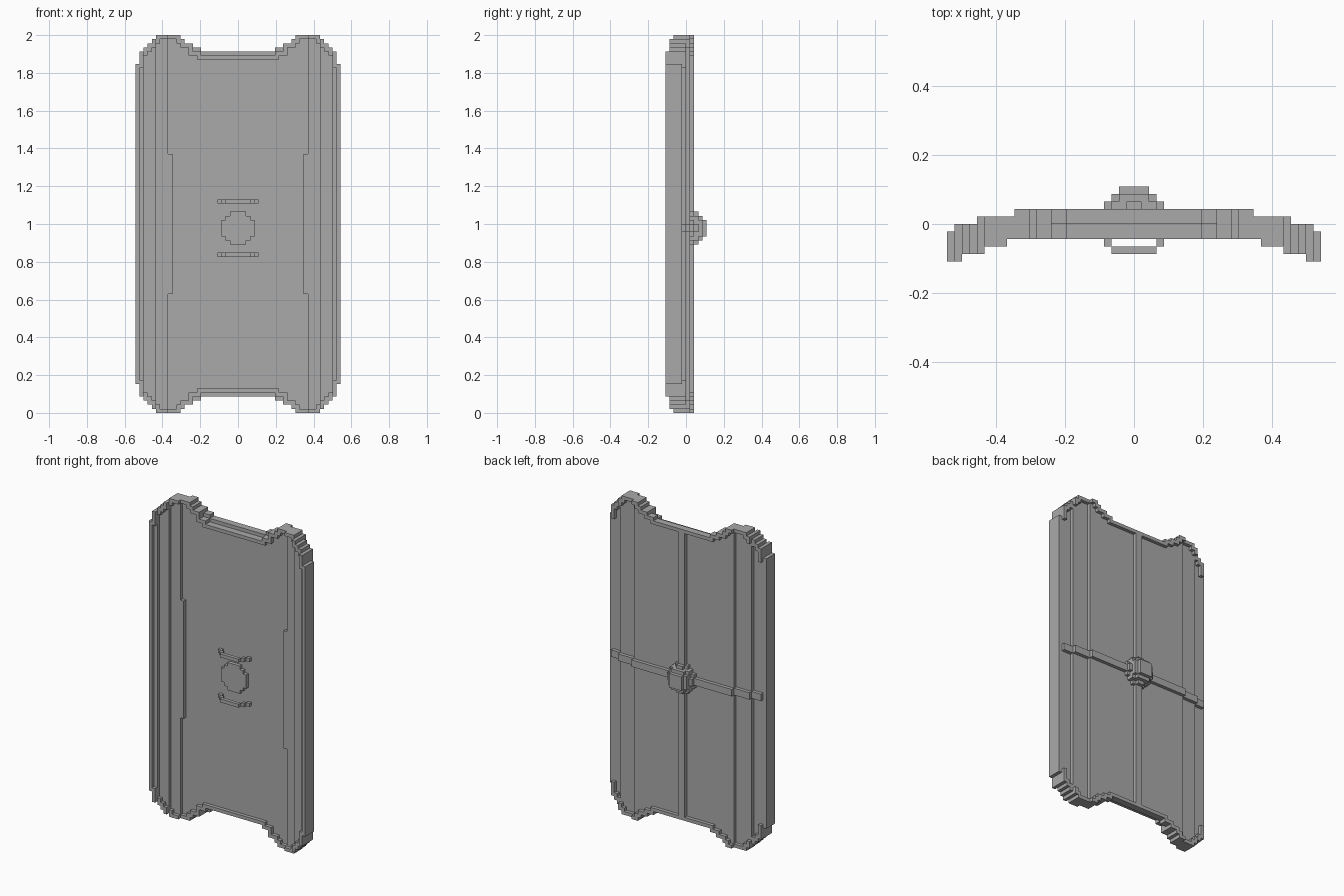
import bpy, bmesh
from mathutils import Vector

if "Cube" in bpy.data.objects:
    bpy.data.objects.remove(bpy.data.objects["Cube"], do_unlink=True)

HALF, TALL = 25, 92          # half width and height, in blocks
UNIT = 2 / TALL
HUB = 45                     # height of the boss centre, in blocks

grey = bpy.data.materials.new("plain_grey")
grey.use_nodes = True
grey.diffuse_color = (0.4, 0.4, 0.4, 1)
grey.node_tree.nodes["Principled BSDF"].inputs["Base Color"].default_value = (0.4, 0.4, 0.4, 1)


def build(name, cells):
    """Make one blocky object from a set of unit cells, outer faces only."""
    bm = bmesh.new()
    corners = {}

    def vert(p):
        key = tuple(int(c) for c in p)
        if key not in corners:
            corners[key] = bm.verts.new(Vector(key) * UNIT)
        return corners[key]

    for cell in cells:
        for axis in range(3):
            for side in (0, 1):
                step = [0, 0, 0]
                step[axis] = 2 * side - 1
                if tuple(c + s for c, s in zip(cell, step)) in cells:
                    continue
                u, v = Vector((0, 0, 0)), Vector((0, 0, 0))
                u[(axis + 1) % 3] = v[(axis + 2) % 3] = 1
                base = Vector(cell)
                base[axis] += side
                ring = [base, base + u, base + u + v, base + v]
                bm.faces.new([vert(p) for p in (ring if side else ring[::-1])])
    bmesh.ops.dissolve_limit(bm, angle_limit=0.01, verts=bm.verts[:],
                             edges=bm.edges[:], delimit={'NORMAL'})
    mesh = bpy.data.meshes.new(name)
    bm.to_mesh(mesh)
    bm.free()
    mesh.materials.append(grey)
    obj = bpy.data.objects.new(name, mesh)
    bpy.context.collection.objects.link(obj)
    return obj


def box(x, y, z):
    return {(i, j, k) for i in range(*x) for j in range(*y) for k in range(*z)}


def disc(radius, y):
    return {(i, j, k + HUB) for i in range(-4, 4) for k in range(-4, 4) for j in range(*y)
            if (i + .5) ** 2 + (k + .5) ** 2 <= radius ** 2}


def stepped(value, table):
    return next(result for limit, result in table if value < limit)


def column(x):
    return x if x >= 0 else -x - 1


# Curved cross-section and outline, by distance from the centre line
def front(x):
    return stepped(column(x), ((17, -2), (20, -3), (23, -4), (HALF, -5)))


def back(x):
    return stepped(column(x), ((16, 2), (21, 1), (24, 0), (HALF, -1)))


def inside(x, z, y):
    c = column(x)
    if c >= HALF:
        return False
    drop = stepped(c, ((9, 4), (11, 3), (13, 2), (14, 1), (20, 0),
                       (21, 1), (22, 2), (23, 3), (24, 4), (HALF, 7)))
    if y < 0 and c < 11:
        drop += 1            # the front half is lower in the notches
    return drop <= z < TALL - drop


# Raised rim around a thinner panel
panel, rim = set(), set()
for x in range(-HALF, HALF):
    for z in range(TALL):
        for y in range(front(x), back(x)):
            if not inside(x, z, y):
                continue
            on_edge = not all(inside(x + a, z + b, y) for a in (-1, 0, 1) for b in (-1, 0, 1))
            if on_edge:
                rim.add((x, y, z))
            elif front(x) < y < back(x) - 1:
                panel.add((x, y, z))
build("shield_panel", panel)
build("shield_rim", rim)

# Crossed straps on the back, following the panel
straps = box((-1, 1), (1, 2), (5, TALL - 5))
for x in range(-HALF + 1, HALF - 1):
    straps |= box((x, x + 1), (back(x) - 1, back(x)), (HUB - 1, HUB + 1))
build("back_straps", straps)

# Round boss on the back and its plate on the front
build("back_boss", disc(4, (1, 2)) | disc(3.6, (2, 3)) | disc(3, (3, 4)) | disc(2.2, (4, 5)))
build("front_plate", disc(4, (-2, -1)))

# Inner ribs on the front, one each side
for name, x in (("left_rib", 16), ("right_rib", -17)):
    build(name, box((x, x + 1), (-2, -1), (29, 63)))

# Two arched handles on the front
for name, z in (("upper_handle", HUB + 6), ("lower_handle", HUB - 7)):
    span = (z, z + 1)
    handle = box((-3, 3), (-4, -3), span)
    for side in (1, -1):
        for step in (3, 4):
            x = step if side > 0 else -step - 1
            handle |= box((x, x + 1), (step - 6, step - 5), span)
    build(name, handle)
